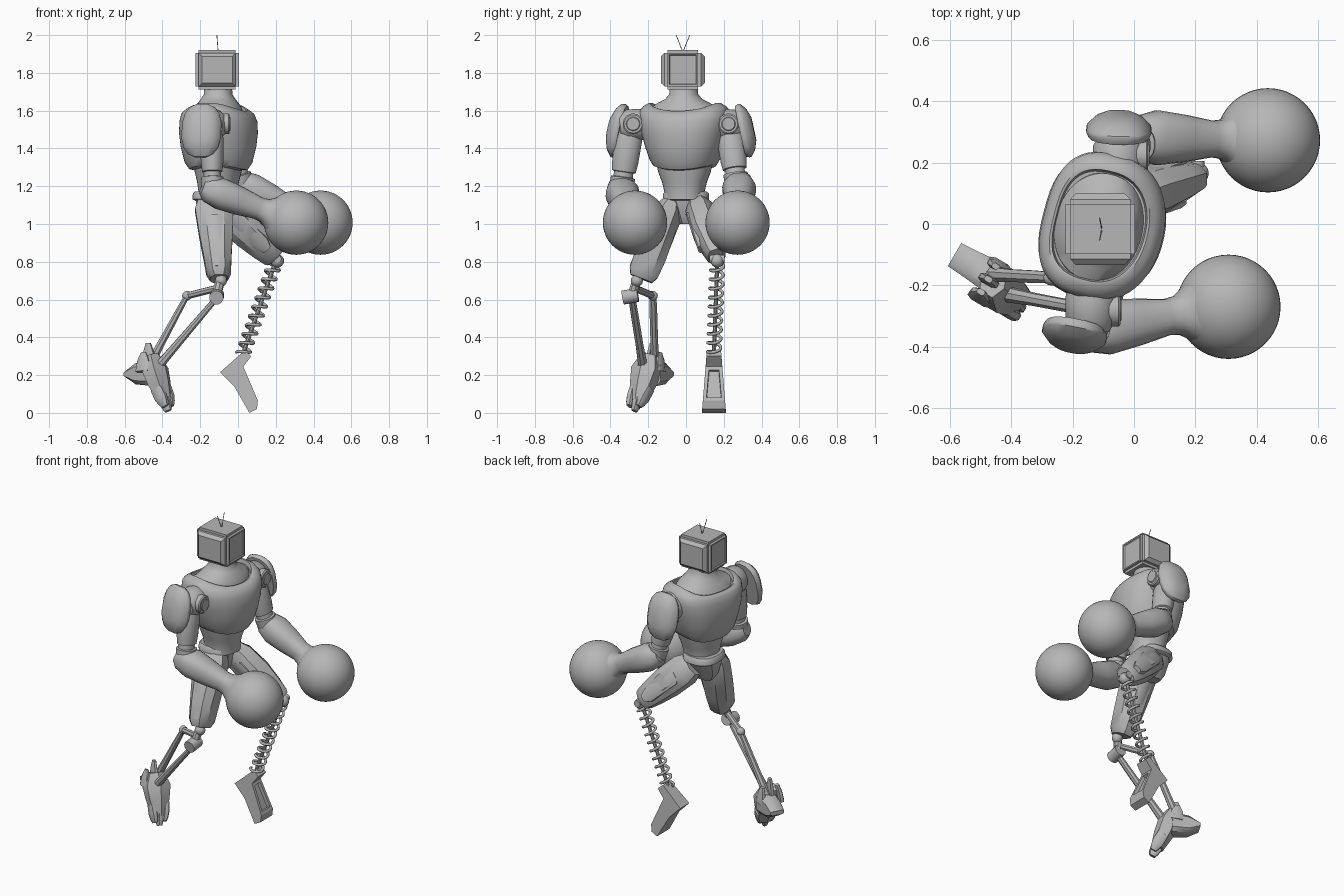
import bpy, bmesh, math
from mathutils import Vector, Matrix

cube = bpy.data.objects.get("Cube")
if cube:
    bpy.data.objects.remove(cube, do_unlink=True)

grey = bpy.data.materials.new("plain grey")
grey.use_nodes = True
grey.diffuse_color = (0.47, 0.47, 0.47, 1)
grey.node_tree.nodes["Principled BSDF"].inputs["Base Color"].default_value = (0.47, 0.47, 0.47, 1)


def finish(name, bm, angle=38):
    bmesh.ops.recalc_face_normals(bm, faces=bm.faces)
    mesh = bpy.data.meshes.new(name)
    bm.to_mesh(mesh)
    bm.free()
    mesh.materials.append(grey)
    ob = bpy.data.objects.new(name, mesh)
    bpy.context.collection.objects.link(ob)
    bpy.ops.object.select_all(action='DESELECT')
    ob.select_set(True)
    bpy.context.view_layer.objects.active = ob
    bpy.ops.object.shade_smooth_by_angle(angle=math.radians(angle))
    return ob


def limb(name, p0, p1, rings, n=8, power=2.0, hint=(1, 0, 0), back=None):
    """Loft rings (t, half_a, half_b, offset_a, dip) along p0-p1; a lies along hint."""
    p0, p1 = Vector(p0), Vector(p1)
    w = (p1 - p0).normalized()
    h = Vector(hint)
    u = (h - w * h.dot(w)).normalized()
    v = w.cross(u)
    bm = bmesh.new()
    loops = []
    for ring in rings:
        t, a, b, off, dip = (tuple(ring) + (0, 0))[:5]
        loop = []
        for i in range(n):
            ang = 2 * math.pi * (i + 0.5) / n
            c, s = math.cos(ang), math.sin(ang)
            e = 2 / (back if back and c < 0 else power)
            x = math.copysign(abs(c) ** e, c) * a
            y = math.copysign(abs(s) ** e, s) * b
            loop.append(bm.verts.new(p0.lerp(p1, t) + u * (x + off) + v * y - w * dip * x * x))
        loops.append(loop)
    for lo, hi in zip(loops, loops[1:]):
        for i in range(n):
            j = (i + 1) % n
            bm.faces.new((lo[i], lo[j], hi[j], hi[i]))
    bm.faces.new(loops[0][::-1])
    bm.faces.new(loops[-1])
    return finish(name, bm)


def rod(name, p0, p1, r, n=8):
    return limb(name, p0, p1, [(0, r, r), (1, r, r)], n, hint=(0.3, 1, 0.2))


def ball(name, p, r, seg=32):
    bm = bmesh.new()
    bmesh.ops.create_uvsphere(bm, u_segments=seg, v_segments=seg // 2, radius=r,
                              matrix=Matrix.Translation(p))
    return finish(name, bm)


# Head: bevelled box with sloping raised cheeks and sunken front and back panels
bm = bmesh.new()
bmesh.ops.create_cube(bm, size=1, matrix=Matrix.Translation((-0.11, -0.017, 1.817))
                      @ Matrix.Diagonal((0.228, 0.195, 0.208, 1)))
bmesh.ops.bevel(bm, geom=bm.edges[:], offset=0.016, segments=2, affect='EDGES')
bm.normal_update()
for f in sorted(bm.faces, key=lambda f: -f.calc_area())[:6]:
    if abs(f.normal.y) > 0.5:
        bmesh.ops.inset_region(bm, faces=[f], thickness=0.026, depth=0.019)
    elif abs(f.normal.x) > 0.5:
        bmesh.ops.inset_region(bm, faces=[f], thickness=0.012, depth=0)
        bmesh.ops.inset_region(bm, faces=[f], thickness=0.006, depth=-0.006)
finish("head", bm, 30)
for side, y in (("left", 0.02), ("right", -0.052)):
    rod(side + "_antenna", (-0.105, -0.017, 1.91), (-0.112, y, 2.0), 0.002, 6)

# Torso, twisted a little toward the right, with a saddle-shaped collar
twist = (math.cos(0.25), -math.sin(0.25), 0)
base, up = (-0.1, -0.01, 0), (-0.1, -0.01, 1)
limb("neck", (-0.105, -0.012, 0), (-0.105, -0.012, 1),
     [(1.57, 0.15, 0.185, -0.01, 2.2), (1.62, 0.142, 0.176, -0.01, 2.2), (1.642, 0.12, 0.138, 0, 1.5),
      (1.66, 0.092, 0.1), (1.685, 0.076, 0.077), (1.73, 0.072, 0.072)], 40, 2.1, twist)
limb("chest", base, up,
     [(1.3, 0.11, 0.13, 0, 1.4), (1.315, 0.15, 0.165, 0, 1.2), (1.345, 0.174, 0.183, 0, 0.7),
      (1.41, 0.194, 0.206), (1.48, 0.201, 0.226), (1.55, 0.197, 0.24, 0, 0.2),
      (1.6, 0.183, 0.238, -0.004, 0.6), (1.625, 0.17, 0.22, -0.008, 1.2),
      (1.642, 0.156, 0.192, -0.01, 1.8), (1.642, 0.148, 0.182, -0.01, 2.1),
      (1.615, 0.143, 0.176, -0.01, 2.2)], 48, 2.2, twist, 2.8)
limb("abdomen", (-0.125, -0.008, 0), (-0.105, -0.008, 1.3),
     [(0.87, 0.1, 0.105), (0.9, 0.1, 0.105), (0.94, 0.108, 0.118),
      (0.98, 0.12, 0.138), (1.03, 0.13, 0.152)], 32, 2.3, twist)
limb("belt", (-0.13, 0, 0), (-0.13, 0, 1),
     [(1.125, 0.1, 0.115), (1.132, 0.112, 0.124), (1.16, 0.11, 0.122), (1.172, 0.1, 0.112)],
     24, 2.6)
limb("pelvis", (-0.13, 0, 0), (-0.13, 0, 1),
     [(1.0, 0.06, 0.035), (1.04, 0.085, 0.055), (1.13, 0.1, 0.105)], 8, 3)

# Arms: sockets, pads, upper arms, forearms and ball hands
arms = {
    "right": dict(s=-1, joint=(-0.14, -0.28, 1.53), pad=(-0.19, -0.338, 1.49),
                  out=(-0.2, -1, 0.22), elbow=(-0.135, -0.34, 1.2), arm=-0.296,
                  start=(-0.17, -0.35, 1.19), hand=(0.308, -0.27, 1.007)),
    "left": dict(s=1, joint=(-0.05, 0.225, 1.53), pad=(-0.05, 0.288, 1.49),
                 out=(0.03, 1, 0.22), elbow=(0.02, 0.268, 1.22), arm=0.228,
                 start=(0.0, 0.283, 1.22), hand=(0.437, 0.273, 1.007)),
}
for side, d in arms.items():
    j, e, s = Vector(d["joint"]), Vector(d["elbow"]), d["s"]
    limb(side + "_shoulder", j - Vector((0, 0.09 * s, 0)), j + Vector((0, 0.07 * s, -0.01)),
         [(0, 0.07, 0.07), (0.3, 0.085, 0.085), (0.75, 0.085, 0.085), (1, 0.06, 0.06)], 16)
    limb(side + "_shoulder_disc", j, j + Vector((0.1, 0, 0)),
         [(0, 0.055, 0.055), (0.9, 0.055, 0.055), (0.96, 0.048, 0.048), (0.96, 0.037, 0.037),
          (1, 0.033, 0.033)], 24, hint=(0, 0, 1))
    p, o = Vector(d["pad"]), Vector(d["out"]).normalized()
    limb(side + "_shoulder_pad", p, p + o * 0.072,
         [(0, 0.138, 0.1), (0.25, 0.147, 0.108), (0.4, 0.145, 0.106), (0.75, 0.115, 0.082),
          (1, 0.065, 0.05)], 16, 2.5, hint=(0, 0, 1))
    limb(side + "_upper_arm", (j.x, d["arm"], 1.51), e,
         [(0, 0.05, 0.055), (0.2, 0.064, 0.074), (0.6, 0.06, 0.07), (0.75, 0.054, 0.064),
          (0.76, 0.046, 0.052), (0.84, 0.046, 0.052), (0.85, 0.06, 0.066), (1.1, 0.058, 0.06)], 20)
    limb(side + "_forearm", d["start"], d["hand"],
         [(-0.04, 0.04, 0.045), (0.02, 0.07, 0.07), (0.17, 0.084, 0.09), (0.38, 0.075, 0.077),
          (0.58, 0.06, 0.06), (0.65, 0.064, 0.064), (0.71, 0.083, 0.083), (0.77, 0.115, 0.115)],
         24, 2.3, hint=(0, 0, 1))
    ball(side + "_ball_hand", d["hand"], 0.17, 48)


# Thighs: faceted armour with a raised panel on each broad side
def thigh(name, hip, knee, rings, face):
    limb(name, hip, knee, rings, 8, 2.6)
    hip, knee = Vector(hip), Vector(knee)
    for sign in (-1, 1):
        off = Vector(face) * sign
        limb(name + "_panel", hip + off, knee + off,
             [(0.2, 0.03, 0.02), (0.25, 0.05, 0.02), (0.75, 0.045, 0.02), (0.85, 0.025, 0.02)], 8, 3)


thigh("right_thigh", (-0.13, -0.07, 1.13), (-0.1, -0.237, 0.71),
      [(0, 0.085, 0.045), (0.12, 0.107, 0.075), (0.45, 0.094, 0.085), (0.7, 0.08, 0.09),
       (0.92, 0.069, 0.084), (1, 0.05, 0.065)], (0, 0.068, 0))
thigh("left_thigh", (-0.09, 0.065, 1.1), (0.198, 0.16, 0.825),
      [(0, 0.075, 0.055), (0.15, 0.096, 0.08), (0.5, 0.094, 0.086), (0.8, 0.08, 0.066),
       (0.96, 0.068, 0.052), (1, 0.06, 0.042)], (0, 0.064, 0))

# Right lower leg: hinge, link and two struts
ball("right_knee", (-0.09, -0.26, 0.7), 0.032, 16)
rod("right_knee_pin", (-0.115, -0.335, 0.61), (-0.11, -0.255, 0.625), 0.038, 12)
rod("right_knee_stem", (-0.095, -0.26, 0.7), (-0.115, -0.29, 0.61), 0.025)
rod("right_knee_link", (-0.11, -0.27, 0.66), (-0.27, -0.175, 0.62), 0.019)
ball("right_link_joint", (-0.27, -0.175, 0.62), 0.026, 12)
for name, a, b in (("rear", (-0.27, -0.175, 0.62), (-0.46, -0.165, 0.27)),
                   ("front", (-0.12, -0.285, 0.6), (-0.41, -0.23, 0.26))):
    limb("right_shin_" + name, a, b,
         [(0, 0.015, 0.02), (0.3, 0.018, 0.022), (0.7, 0.021, 0.022), (1, 0.025, 0.026)], 8)

# Right foot: faceted body, blunt heel wedge, ankle fins and toes hanging down
side_dir = Vector((0.5, 0.85, 0)).normalized()
ankle, toe = Vector((-0.46, -0.19, 0.3)), Vector((-0.388, -0.252, 0.06))
limb("right_foot", ankle, toe,
     [(0, 0.05, 0.045), (0.3, 0.084, 0.065), (0.6, 0.07, 0.058), (1, 0.045, 0.038)], 6, 2.5, side_dir)
limb("right_heel", (-0.44, -0.185, 0.21), (-0.585, -0.1, 0.205),
     [(0, 0.07, 0.06), (0.6, 0.058, 0.05), (1, 0.014, 0.045)], 8, 4, (0, 0, 1))
for i in (-1, 0, 1):
    off = side_dir * 0.048 * i
    limb("right_toe", toe + off + Vector((-0.02, 0.02, 0.07)),
         toe + off * 0.6 + Vector((0.018, -0.022, -0.05 + 0.025 * abs(i))),
         [(0, 0.016, 0.035), (0.5, 0.022, 0.036), (0.8, 0.02, 0.028), (1, 0.014, 0.018)], 8, 3, side_dir)
    limb("right_ankle_fin", ankle + off * 1.3 + Vector((-0.01, 0, -0.08)),
         ankle + off + Vector((-0.015, 0.01, 0.07 - 0.05 * abs(i))),
         [(0, 0.018, 0.045), (0.6, 0.016, 0.035), (1, 0.01, 0.014)], 8, 3, side_dir)

# Left lower leg: knee joint, coil spring and core
knee, shoe = Vector((0.195, 0.165, 0.79)), Vector((0.025, 0.148, 0.31))
ball("left_knee", (0.208, 0.165, 0.805), 0.036, 16)
rod("left_knee_pin", (0.208, 0.125, 0.815), (0.208, 0.205, 0.815), 0.022, 12)
rod("spring_core", knee, shoe, 0.011)
w = (shoe - knee).normalized()
u = Vector((0, 1, 0)).cross(w).normalized()
v = w.cross(u)
curve = bpy.data.curves.new("spring", 'CURVE')
curve.dimensions = '3D'
curve.bevel_depth = 0.0085
curve.bevel_resolution = 1
curve.use_fill_caps = True
turns, steps = 10, 18
line = curve.splines.new('POLY')
line.points.add(turns * steps)
for i, pt in enumerate(line.points):
    ang = 2 * math.pi * i / steps
    co = knee.lerp(shoe, i / (turns * steps)) + (u * math.cos(ang) + v * math.sin(ang)) * 0.035
    pt.co = (*co, 1)
curve.materials.append(grey)
spring = bpy.data.objects.new("left_spring", curve)
bpy.context.collection.objects.link(spring)
bpy.ops.object.select_all(action='DESELECT')
spring.select_set(True)
bpy.context.view_layer.objects.active = spring
bpy.ops.object.convert(target='MESH')
bpy.ops.object.shade_smooth()

# Left foot: angular blade with a slot in its upper face
outline = [(0.035, 0.33), (-0.095, 0.215), (-0.02, 0.14), (0.06, 0.0), (0.1, 0.02),
           (0.105, 0.065), (0.028, 0.245), (0.07, 0.3)]
bm = bmesh.new()
sides = [[bm.verts.new((x, 0.148 + s * (0.064 - 0.08 * z), z)) for x, z in outline] for s in (-1, 1)]
bm.faces.new(sides[0])
bm.faces.new(sides[1][::-1])
quads = []
for i in range(len(outline)):
    k = (i + 1) % len(outline)
    quads.append(bm.faces.new((sides[0][i], sides[1][i], sides[1][k], sides[0][k])))
bmesh.ops.recalc_face_normals(bm, faces=bm.faces)
bmesh.ops.inset_region(bm, faces=[quads[5]], thickness=0.026, depth=0)
bmesh.ops.inset_region(bm, faces=[quads[5]], thickness=0.002, depth=-0.02)
finish("left_foot", bm, 20)
